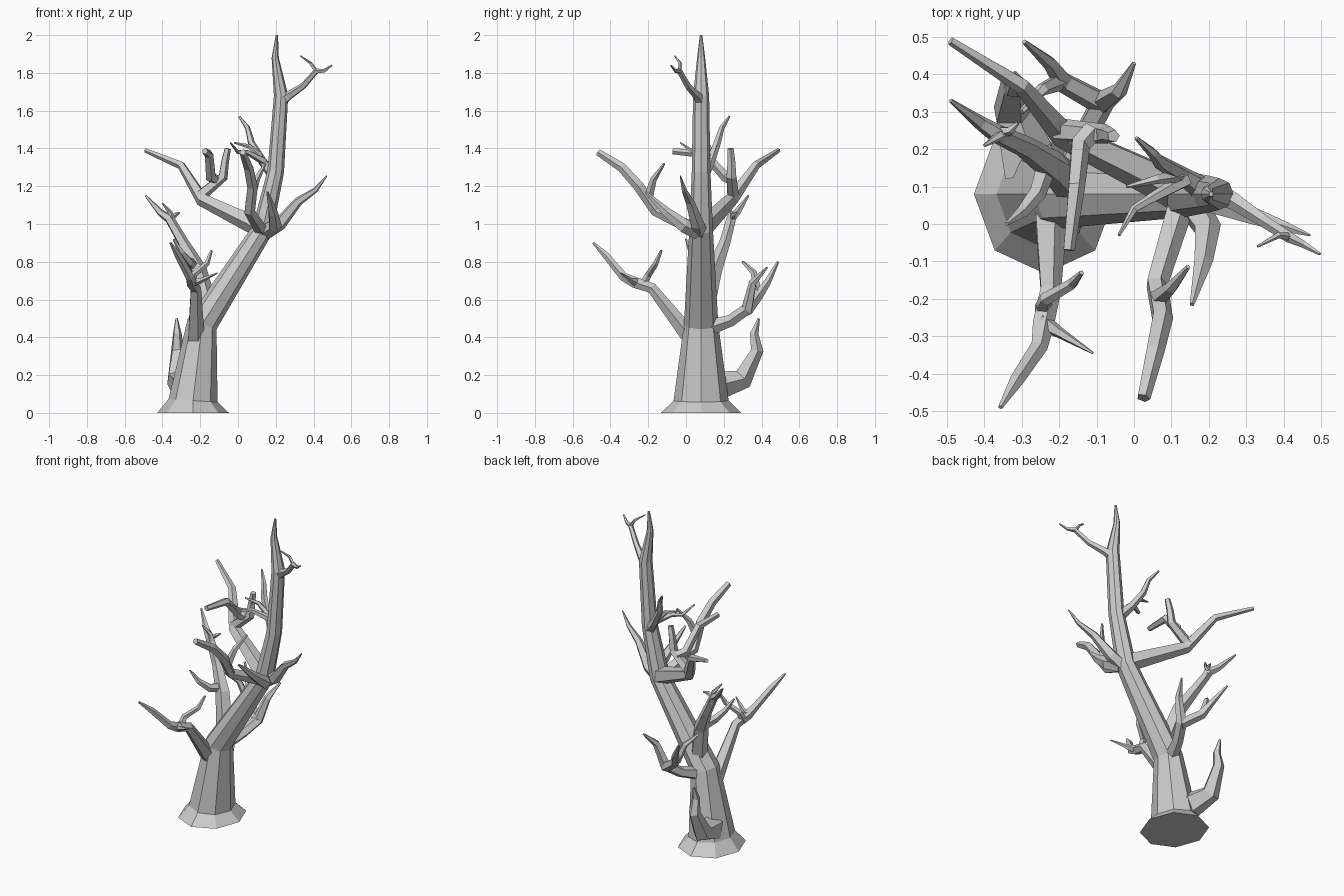
import bpy, bmesh, math
from mathutils import Vector


def limb(name, pts, sides=5, thick=1.1, stretch=1.0):
    """Faceted tapering tube; each point is (x, y, z, radius)."""
    bm = bmesh.new()
    P = [Vector(p[:3]) for p in pts]
    dirs = [(b - a).normalized() for a, b in zip(P, P[1:])]
    tang = [dirs[0]] + [(a + b).normalized() for a, b in zip(dirs, dirs[1:])] + [dirs[-1]]
    u = Vector((1, 0, 0))
    if abs(tang[0].x) > 0.85:
        u = Vector((0, 1, 0))
    rings = []
    for p, t, q in zip(P, tang, pts):
        u = (u - t * u.dot(t)).normalized()   # carry the frame along the path
        v = t.cross(u)
        ring = []
        for i in range(sides):
            a = 2 * math.pi * i / sides
            ring.append(bm.verts.new(p + (u * math.cos(a) + v * math.sin(a) * stretch) * q[3] * thick))
        rings.append(ring)
    for r0, r1 in zip(rings, rings[1:]):
        for i in range(sides):
            j = (i + 1) % sides
            bm.faces.new((r0[i], r0[j], r1[j], r1[i]))
    bm.faces.new(rings[0][::-1])
    bm.faces.new(rings[-1])
    bmesh.ops.recalc_face_normals(bm, faces=bm.faces)
    me = bpy.data.meshes.new(name)
    bm.to_mesh(me)
    bm.free()
    ob = bpy.data.objects.new(name, me)
    bpy.context.collection.objects.link(ob)
    return ob


# Trunk with flared foot, leaning right then straightening to a spike
limb("trunk", [(-.238, .08, 0, .19), (-.238, .08, .065, .13), (-.19, .08, .47, .081),
               (.13, .08, .97, .056), (.2, .08, 1.28, .044), (.228, .08, 1.68, .038),
               (.197, .08, 1.88, .019), (.206, .08, 2.0, .006)], 8, 1.0, 1.12)

# Low rear stub
limb("low_back_branch", [(-.28, .15, .14, .075), (-.325, .3, .18, .052), (-.322, .375, .33, .032),
                         (-.322, .36, .42, .022), (-.325, .385, .5, .006)])

# Low front branch
limb("low_front_branch", [(-.225, .04, .38, .045), (-.225, -.18, .66, .027), (-.245, -.27, .69, .028),
                          (-.255, -.33, .72, .022), (-.315, -.42, .83, .018), (-.357, -.49, .9, .006)])
limb("low_front_twig_a", [(-.245, -.23, .67, .022), (-.235, -.2, .73, .017),
                          (-.165, -.16, .79, .014), (-.14, -.13, .86, .006)])
limb("low_front_twig_b", [(-.25, -.26, .69, .025), (-.2, -.29, .7, .014), (-.11, -.345, .74, .003)])

# Lower back branch, forking both ways
limb("lower_back_branch", [(-.18, .12, .45, .04), (-.13, .24, .49, .03), (-.085, .325, .55, .03),
                           (-.04, .355, .69, .02), (0, .43, .77, .005)])
limb("lower_back_fork", [(-.08, .32, .54, .03), (-.19, .38, .62, .026),
                         (-.225, .43, .69, .018), (-.293, .487, .8, .006)])
limb("lower_back_twig", [(-.2, .38, .63, .022), (-.245, .36, .74, .016), (-.3, .3, .8, .007)])

# Left branch
limb("left_branch", [(-.16, .1, .56, .048), (-.21, .15, .76, .04), (-.29, .205, .9, .028),
                     (-.365, .24, 1.03, .024), (-.41, .27, 1.06, .018), (-.49, .33, 1.15, .005)])
limb("left_twig_a", [(-.34, .235, .99, .02), (-.36, .235, 1.06, .012), (-.4, .21, 1.11, .004)])
limb("left_twig_b", [(-.36, .245, 1.03, .016), (-.33, .25, 1.05, .011), (-.31, .27, 1.06, .004)])
limb("left_front_twig", [(-.23, .17, .78, .028), (-.26, .08, .8, .022),
                         (-.3, .03, .85, .016), (-.34, 0, .92, .005)])

# Middle back-left branch
limb("middle_branch", [(.12, .09, .98, .05), (-.19, .24, 1.13, .034), (-.3, .37, 1.31, .021),
                       (-.49, .49, 1.39, .011)])
limb("middle_fork", [(-.2, .25, 1.15, .03), (-.08, .24, 1.25, .025), (-.07, .24, 1.33, .02),
                     (-.055, .235, 1.4, .016)])
limb("middle_front_fork", [(-.11, .25, 1.23, .026), (-.145, .21, 1.25, .026),
                           (-.155, .1, 1.37, .022), (-.175, -.07, 1.385, .015)])

# Middle front branches
limb("middle_front_branch", [(.13, .07, .96, .035), (.06, -.16, 1.07, .028), (.075, -.25, 1.2, .027),
                             (.055, -.34, 1.3, .024), (.025, -.465, 1.38, .017)])
limb("middle_front_twig", [(.065, -.2, 1.14, .024), (.1, -.17, 1.24, .016), (.145, -.115, 1.32, .006)])
limb("short_front_branch", [(.15, .06, .96, .04), (.195, -.01, .99, .035), (.185, -.1, 1.06, .024),
                            (.155, -.215, 1.17, .006)])

# Right branch
limb("right_branch", [(.15, .07, .96, .038), (.22, .06, 1.0, .034), (.32, .02, 1.12, .022),
                      (.41, -.01, 1.18, .013), (.47, -.03, 1.255, .003)])

# Top right twig
limb("top_branch", [(.23, .08, 1.65, .028), (.27, .06, 1.68, .022), (.345, .01, 1.73, .016),
                    (.415, -.035, 1.81, .014), (.455, -.055, 1.81, .009), (.497, -.08, 1.84, .004)])
limb("top_twig_a", [(.42, -.035, 1.8, .011), (.385, -.03, 1.85, .008), (.33, -.06, 1.89, .003)])

# Upper back branch
limb("upper_back_branch", [(.19, .09, 1.26, .032), (.13, .13, 1.33, .022), (.07, .165, 1.43, .018),
                           (.05, .19, 1.51, .013), (.006, .23, 1.57, .005)])
limb("upper_back_twig_a", [(.12, .13, 1.35, .018), (.06, .12, 1.41, .012), (-.02, .1, 1.43, .004)])
limb("upper_back_twig_b", [(.14, .12, 1.33, .02), (.05, .07, 1.38, .013), (-.0, .04, 1.38, .01),
                           (-.04, -.03, 1.43, .004)])
